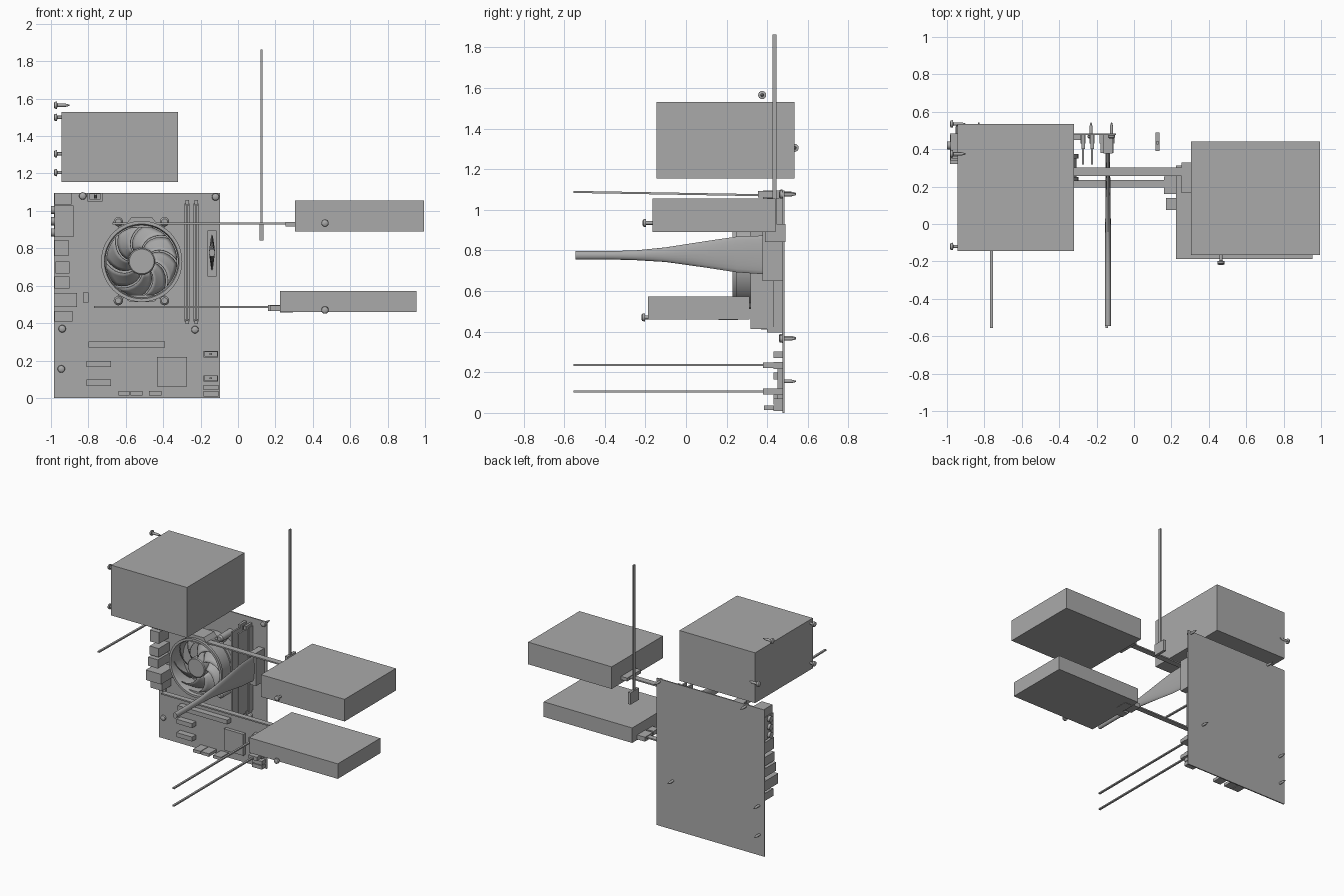
import bpy, bmesh, math
from mathutils import Vector, Matrix

if "Cube" in bpy.data.objects:
    bpy.data.objects.remove(bpy.data.objects["Cube"])

grey = bpy.data.materials.new("mid_grey")
grey.diffuse_color = (0.4, 0.4, 0.4, 1)
grey.use_nodes = True
grey.node_tree.nodes["Principled BSDF"].inputs["Base Color"].default_value = grey.diffuse_color


def finish(name, bm, smooth=False):
    bmesh.ops.recalc_face_normals(bm, faces=bm.faces)
    mesh = bpy.data.meshes.new(name)
    bm.to_mesh(mesh)
    bm.free()
    mesh.materials.append(grey)
    ob = bpy.data.objects.new(name, mesh)
    bpy.context.collection.objects.link(ob)
    if smooth:
        bpy.ops.object.select_all(action='DESELECT')
        bpy.context.view_layer.objects.active = ob
        ob.select_set(True)
        bpy.ops.object.shade_smooth_by_angle(angle=math.radians(35))
    return ob


def box(name, x0, x1, y0, y1, z0, z1):
    bm = bmesh.new()
    bmesh.ops.create_cube(bm, size=1)
    for v in bm.verts:
        v.co = Vector(((x0 + x1) / 2 + v.co.x * (x1 - x0),
                       (y0 + y1) / 2 + v.co.y * (y1 - y0),
                       (z0 + z1) / 2 + v.co.z * (z1 - z0)))
    return finish(name, bm)


def loft(name, rings, closed=False, smooth=True):
    """Skin a list of point rings; cap the ends unless closed."""
    bm = bmesh.new()
    vs = [[bm.verts.new(p) for p in r] for r in rings]
    n = len(vs[0])
    pairs = list(zip(vs, vs[1:])) + ([(vs[-1], vs[0])] if closed else [])
    for a, b in pairs:
        for i in range(n):
            bm.faces.new((a[i], a[(i + 1) % n], b[(i + 1) % n], b[i]))
    if not closed:
        bm.faces.new(vs[0])
        bm.faces.new(vs[-1])
    return finish(name, bm, smooth)


def lathe(name, profile, origin, axis=(0, 1, 0), n=16, closed=False):
    """Revolve (distance, radius) pairs about an axis through origin."""
    rot = Vector(axis).to_track_quat('Z', 'Y').to_matrix()
    rings = [[Vector(origin) + rot @ Vector((r * math.cos(2 * math.pi * i / n),
                                             r * math.sin(2 * math.pi * i / n), d))
              for i in range(n)] for d, r in profile]
    return loft(name, rings, closed)


def screw(name, origin, axis, length=0.085):
    prof = [(0, .010), (.005, .018), (.017, .020), (.019, .009),
            (length * .72, .009), (length, .003)]
    lathe(name, prof, origin, axis)


# Main board and its five screws
box("board", -.985, -.095, .475, .484, 0, 1.095)
for x, z in [(-.83, 1.08), (-.12, 1.075), (-.94, .37), (-.23, .365), (-.945, .155)]:
    screw("board_screw", (x, .457, z), (0, 1, 0))

# Power supply and its screws
box("power_supply", -.945, -.32, -.145, .535, 1.155, 1.53)
for y, z in [(-.12, 1.5), (-.12, 1.205), (.535, 1.305), (.375, 1.565)]:
    screw("power_supply_screw", (-.985, y, z), (1, 0, 0))

# Upper and lower drives, with screws, plugs and flat cables
box("upper_drive", .305, .995, -.165, .44, .89, 1.055)
box("lower_drive", .225, .955, -.188, .313, .46, .572)
screw("upper_drive_screw", (.465, -.215, .935), (0, 1, 0))
screw("lower_drive_screw", (.465, -.22, .47), (0, 1, 0))
box("upper_drive_plug", .255, .305, .165, .33, .917, .942)
box("upper_drive_cable", -.67, .257, .257, .302, .927, .937)
box("lower_drive_plug", .16, .225, .16, .255, .465, .498)
box("lower_drive_plug_body", .225, .295, .16, .255, .458, .505)
box("lower_drive_power_plug", .17, .225, .075, .14, .465, .495)
box("lower_drive_cable", -.77, .162, .195, .236, .482, .492)

# Upright cable with its plug
box("upright_plug", .115, .136, .39, .49, .842, .93)
box("upright_cable", .12, .13, .425, .445, .92, 1.862)

# Forward cables with plugs near the right edge of the board
for z in (.105, .235):
    box("panel_cable", -.153, -.138, -.555, .39, z - .005, z + .005)
    box("panel_plug", -.18, -.11, .38, .432, z - .014, z + .014)
    box("panel_socket", -.185, -.108, .43, .476, z - .018, z + .016)
for z in (.023, .056):
    box("edge_socket", -.185, -.105, .43, .476, z - .014, z + .014)

# Processor power plug and slightly sloping cable
box("processor_power_socket", -.805, -.725, .43, .476, 1.05, 1.095)
box("processor_power_plug", -.795, -.735, .355, .432, 1.06, 1.092)
loft("processor_power_cable",
     [[(x, y, z + dz) for x, dz in ((-.77, -.005), (-.755, -.005), (-.755, .005), (-.77, .005))]
      for y, z in ((-.555, 1.088), (.36, 1.072))], smooth=False)

# Main power socket and flared cable bundle
box("main_power_socket", -.163, -.115, .376, .476, .65, .895)
rings = []
for y, z0, z1, w in [(-.545, .755, .797, .017), (-.36, .755, .797, .017), (-.25, .752, .80, .017),
                     (-.1, .743, .815, .016), (.1, .715, .846, .014), (.25, .692, .868, .012),
                     (.378, .683, .873, .011)]:
    rings.append([(-.139 + w * math.cos(a), y, (z0 + z1) / 2 + (z1 - z0) / 2 * math.sin(a))
                  for a in (math.pi * i / 10 for i in range(20))])
loft("main_power_cable", rings)

# Memory sockets, latches and modules
for x in (-.272, -.224):
    box("memory_socket", x - .014, x + .014, .43, .476, .41, 1.04)
    box("memory_module", x - .006, x + .006, .317, .45, .412, 1.035)
    for z in (.395, 1.03):
        box("memory_latch", x - .009, x + .009, .40, .476, z, z + .028)

# Rear ports along the left edge
ports = [(-.98, -.89, .38, 1.035, 1.095), (-.98, -.88, .37, .86, 1.03),
         (-.98, -.905, .36, .76, .845), (-.975, -.9, .35, .665, .73),
         (-.98, -.9, .34, .585, .65), (-.985, -.86, .32, .485, .56),
         (-.98, -.885, .37, .41, .465), (-.83, -.80, .43, .51, .565)]
for x0, x1, y0, z0, z1 in ports:
    box("rear_port", x0, x1, y0, .476, z0, z1)
# Stacked round jacks beside the tall port
for z in (.885, .945, 1.005):
    lathe("rear_jack", [(0, .022), (.022, .022)], (-1.0, .42, z), (1, 0, 0))

# Expansion slots, chip and bottom headers
for x0, x1, z0, z1 in [(-.8, -.39, .27, .302), (-.81, -.68, .165, .198), (-.81, -.68, .065, .098)]:
    box("expansion_slot", x0, x1, .43, .476, z0, z1)
box("chip", -.432, -.272, .45, .476, .06, .22)
for x0, x1 in [(-.64, -.58), (-.575, -.51), (-.475, -.41)]:
    box("bottom_header", x0, x1, .385, .476, .014, .036)

# Cooler: ring, base, hub
cx, cz = -.515, .73
lathe("fan_ring", [(0, .200), (0, .217), (.02, .217), (.02, .208), (.12, .208), (.12, .217),
                   (.145, .217), (.145, .194), (.02, .194)], (cx, .23, cz), n=48, closed=True)
lathe("heat_sink", [(0, .19), (.115, .19)], (cx, .36, cz), n=48)
lathe("fan_hub", [(0, .066), (.006, .072), (.11, .072)], (cx, .24, cz), n=32)

# Swept, pitched fan blades
bm = bmesh.new()
COUNT, NR, NA = 8, 6, 4
for k in range(COUNT):
    grid = []
    for i in range(NR + 1):
        t = i / NR
        r = .068 + .122 * t
        row = []
        for j in range(NA + 1):
            s = j / NA
            a = 2 * math.pi * k / COUNT - .75 * t ** 1.3 + s * .68
            row.append(bm.verts.new((cx + r * math.cos(a), .255 + .07 * s, cz + r * math.sin(a))))
        grid.append(row)
    for i in range(NR):
        for j in range(NA):
            bm.faces.new((grid[i][j], grid[i][j + 1], grid[i + 1][j + 1], grid[i + 1][j]))
blades = finish("fan_blades", bm, True)
blades.modifiers.new("thickness", 'SOLIDIFY').thickness = .004

# Cooler mounting frame, corner posts and top clip
for x, z in [(-.64, .942), (-.393, .942), (-.64, .52), (-.393, .52)]:
    lathe("cooler_post", [(0, .016), (.01, .025), (.135, .025)], (x, .34, z))
    d = Vector((cx - x, 0, cz - z)).normalized()
    p = Vector((-d.z, 0, d.x)) * .017
    a, b = Vector((x, 0, z)), Vector((x, 0, z)) + d * .08
    loft("cooler_arm", [[q + Vector((0, y, 0)) for q in (a + p, b + p, b - p, a - p)]
                        for y in (.37, .44)], smooth=False)
for s in (1, -1):
    h = .237 if s > 0 else .218
    loft("cooler_clip", [[(cx + x, y, cz + s * z) for x, z in
                          ((-.09, .18), (.09, .18), (.075, .21), (.055, h), (-.055, h), (-.075, .21))]
                         for y in (.25, .375)], smooth=False)
